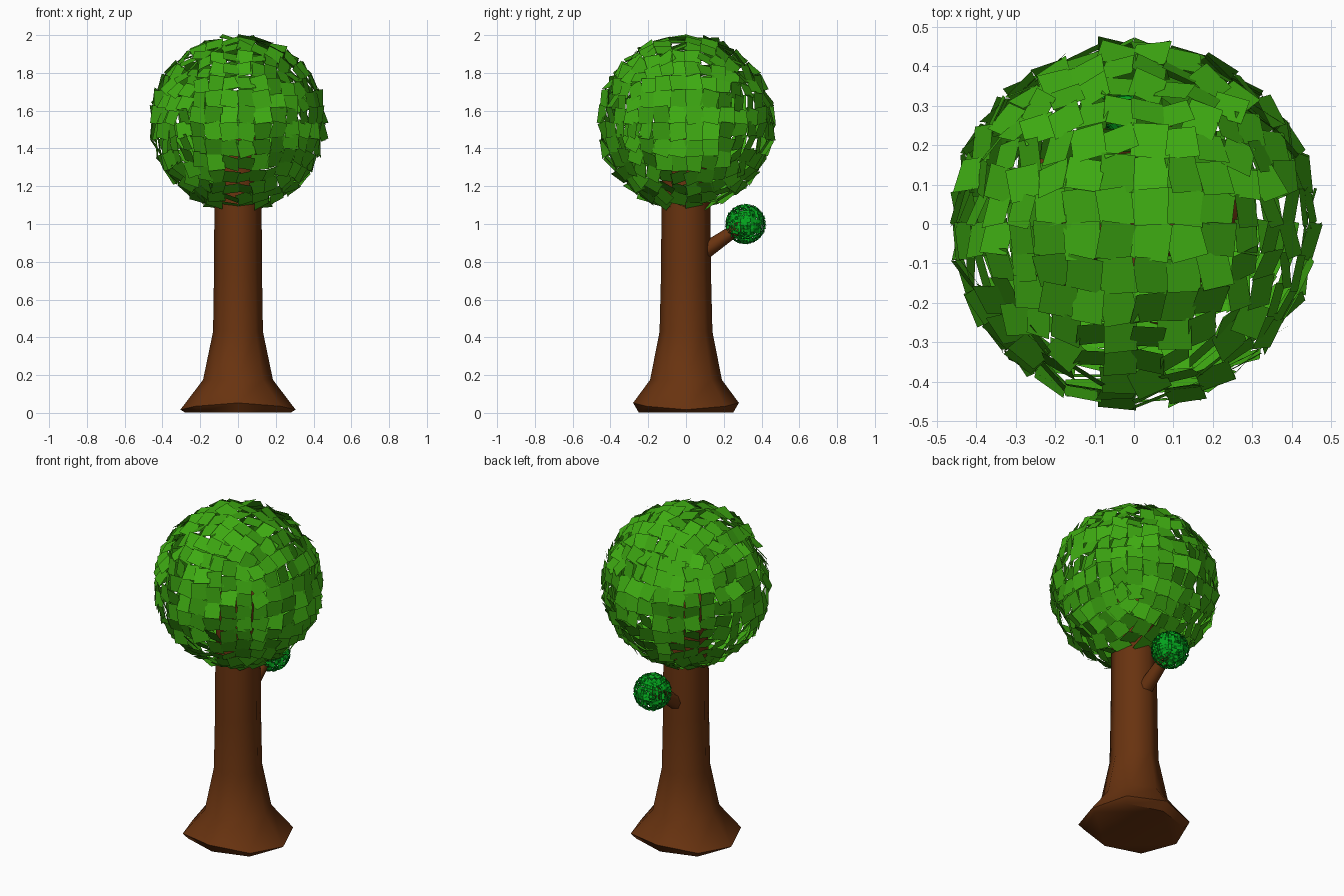
import bpy, bmesh, math, random
from mathutils import Vector, Matrix

random.seed(7)
if "Cube" in bpy.data.objects:
    bpy.data.objects.remove(bpy.data.objects["Cube"])


def material(name, rgb):
    m = bpy.data.materials.new(name)
    m.use_nodes = True
    m.diffuse_color = (*rgb, 1)
    m.node_tree.nodes["Principled BSDF"].inputs["Base Color"].default_value = (*rgb, 1)
    return m


bark = material("bark brown", (0.14, 0.033, 0.005))
leaf_green = material("leaf green", (0.048, 0.402, 0.006))
deep_green = material("deep green", (0.001, 0.36, 0.012))


def finish(bm, name, mat, smooth=None):
    me = bpy.data.meshes.new(name)
    bm.to_mesh(me)
    bm.free()
    me.materials.append(mat)
    ob = bpy.data.objects.new(name, me)
    bpy.context.collection.objects.link(ob)
    if smooth:
        bpy.ops.object.select_all(action="DESELECT")
        ob.select_set(True)
        bpy.context.view_layer.objects.active = ob
        bpy.ops.object.shade_smooth_by_angle(angle=math.radians(smooth))
    return ob


def skin(bm, rings):
    """Join successive vertex rings with quads and cap both ends."""
    n = len(rings[0])
    for a, b in zip(rings, rings[1:]):
        for i in range(n):
            j = (i + 1) % n
            bm.faces.new((a[i], a[j], b[j], b[i]))
    bm.faces.new(rings[0][::-1])
    bm.faces.new(rings[-1])


# Trunk: octagonal rings (radius x, radius y, height) with a flared foot
profile = [(0.28, 0.25, 0.01), (0.305, 0.28, 0.035), (0.185, 0.19, 0.175),
           (0.132, 0.14, 0.43), (0.127, 0.132, 0.75), (0.125, 0.13, 1.1),
           (0.115, 0.12, 1.46)]
bm = bmesh.new()
rings = []
for k, (rx, ry, z) in enumerate(profile):
    ring = []
    for i in range(8):
        a = i * math.pi / 4
        dz = -0.018 * math.cos(2 * a) if k == 1 else 0
        bulge = 1.05 if k < 2 and i % 2 else 1
        ring.append(bm.verts.new((rx * bulge * math.cos(a), ry * bulge * math.sin(a), z + dz)))
    rings.append(ring)
skin(bm, rings)
bmesh.ops.translate(bm, verts=rings[0], vec=(0, 0, -0.008))
finish(bm, "trunk", bark, 50)

# Side branch: tapered tube rising towards the back
start, end = Vector((0, 0.06, 0.83)), Vector((0, 0.3, 0.995))
turn = (end - start).to_track_quat("Z", "Y").to_matrix()
bm = bmesh.new()
rings = []
for t, r in ((0, 0.047), (0.45, 0.039), (1, 0.03)):
    rings.append([bm.verts.new(start.lerp(end, t) + turn @ Vector(
        (r * math.cos(i * math.pi / 4), r * math.sin(i * math.pi / 4), 0))) for i in range(8)])
skin(bm, rings)
finish(bm, "side_branch", bark, 50)


def leaf_ball(name, mat, centre, radius, cells, scale, tilt):
    """Square leaves laid on the cells of a cube wrapped into a sphere."""
    bm = bmesh.new()
    axes = [Vector(v) for v in ((1, 0, 0), (0, 1, 0), (0, 0, 1))]

    def wrapped(n, u, v, a, b):
        return (n + u * math.tan(a) + v * math.tan(b)).normalized() * radius

    step = math.pi / 2 / cells
    for axis in range(3):
        for sign in (1, -1):
            n, u, v = axes[axis] * sign, axes[(axis + 1) % 3], axes[(axis + 2) % 3]
            for i in range(cells):
                for j in range(cells):
                    a, b = -math.pi / 4 + i * step, -math.pi / 4 + j * step
                    p = wrapped(n, u, v, a + step / 2, b + step / 2)
                    du = wrapped(n, u, v, a + step, b + step / 2) - wrapped(n, u, v, a, b + step / 2)
                    dv = wrapped(n, u, v, a + step / 2, b + step) - wrapped(n, u, v, a + step / 2, b)
                    half = math.sqrt(du.cross(dv).length) * scale / 2
                    z = p.normalized()
                    x = du.normalized()
                    y = z.cross(x)
                    rot = (Matrix.Rotation(random.uniform(-tilt, tilt), 3, x)
                           @ Matrix.Rotation(random.uniform(-tilt, tilt), 3, y)
                           @ Matrix.Rotation(random.uniform(-0.25, 0.25), 3, z))
                    corners = [(-1, -1), (1, -1), (1, 1), (-1, 1)]
                    bm.faces.new([bm.verts.new(Vector(centre) + p + rot @ (x * s + y * t) * half)
                                  for s, t in corners])
    return finish(bm, name, mat)


# Foliage: large crown and a small tuft on the side branch
leaf_ball("crown_leaves", leaf_green, (0, 0, 1.535), 0.452, 8, 1.1, 0.38)
leaf_ball("tuft_leaves", deep_green, (0.005, 0.315, 1.0), 0.102, 9, 1.1, 0.55)
